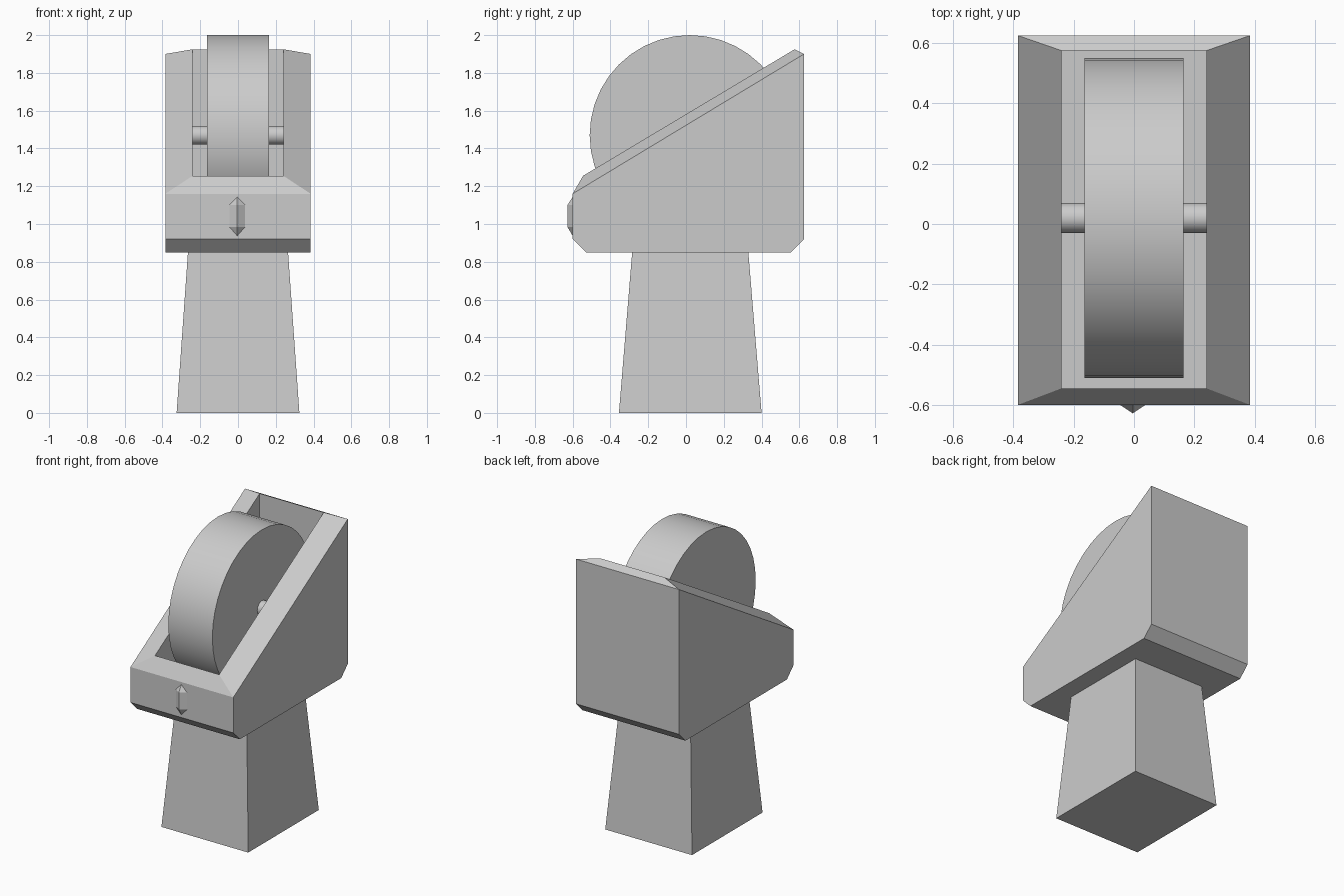
import bpy, bmesh, math

if "Cube" in bpy.data.objects:
    bpy.data.objects.remove(bpy.data.objects["Cube"])


def loft(name, rings, loc=(0, 0, 0)):
    """Skin a stack of equal-sized point rings and cap both ends."""
    bm = bmesh.new()
    loops = [[bm.verts.new(p) for p in r] for r in rings]
    n = len(loops[0])
    for a, b in zip(loops, loops[1:]):
        for i in range(n):
            j = (i + 1) % n
            bm.faces.new((a[i], a[j], b[j], b[i]))
    bm.faces.new(loops[0][::-1])
    bm.faces.new(loops[-1])
    bmesh.ops.recalc_face_normals(bm, faces=bm.faces)
    me = bpy.data.meshes.new(name)
    bm.to_mesh(me)
    bm.free()
    ob = bpy.data.objects.new(name, me)
    ob.location = loc
    bpy.context.collection.objects.link(ob)
    return ob


def rect(w, y0, z0, y1, z1):
    """Four-point ring: half width, front edge (y0, z0), back edge (y1, z1)."""
    return [(-w, y0, z0), (w, y0, z0), (w, y1, z1), (-w, y1, z1)]


def cylinder(name, radius, length, sides, loc):
    bpy.ops.mesh.primitive_cylinder_add(vertices=sides, radius=radius, depth=length,
                                        location=loc, rotation=(0, math.pi / 2, 0))
    ob = bpy.context.object
    ob.name = name
    bpy.ops.object.shade_smooth_by_angle(angle=math.radians(40))
    return ob


# Tapered pedestal
loft("pedestal", [rect(0.325, -0.355, 0, 0.40, 0),
                  rect(0.265, -0.285, 0.85, 0.33, 0.85)])

# Sloped housing with chamfered base, bevelled rim and an open cavity
loft("housing", [rect(0.385, -0.53, 0.85, 0.555, 0.85),
                 rect(0.385, -0.60, 0.92, 0.625, 0.92),
                 rect(0.385, -0.60, 1.16, 0.625, 1.90),
                 rect(0.24, -0.545, 1.255, 0.575, 1.925),
                 rect(0.24, -0.545, 0.92, 0.575, 0.92)])

# Wheel and its axle
cylinder("wheel", 0.53, 0.33, 40, (0, 0.02, 1.47))
cylinder("axle", 0.05, 0.50, 16, (0, 0.02, 1.47))


# Small faceted stud on the front face
def diamond(s, z):
    return [(-0.045 * s, 0, z), (0, -0.03 * s, z), (0.045 * s, 0, z), (0, 0.03 * s, z)]


loft("front_stud", [diamond(0.02, -0.105), diamond(1, -0.055),
                    diamond(1, 0.06), diamond(0.02, 0.105)], (-0.004, -0.598, 1.04))
